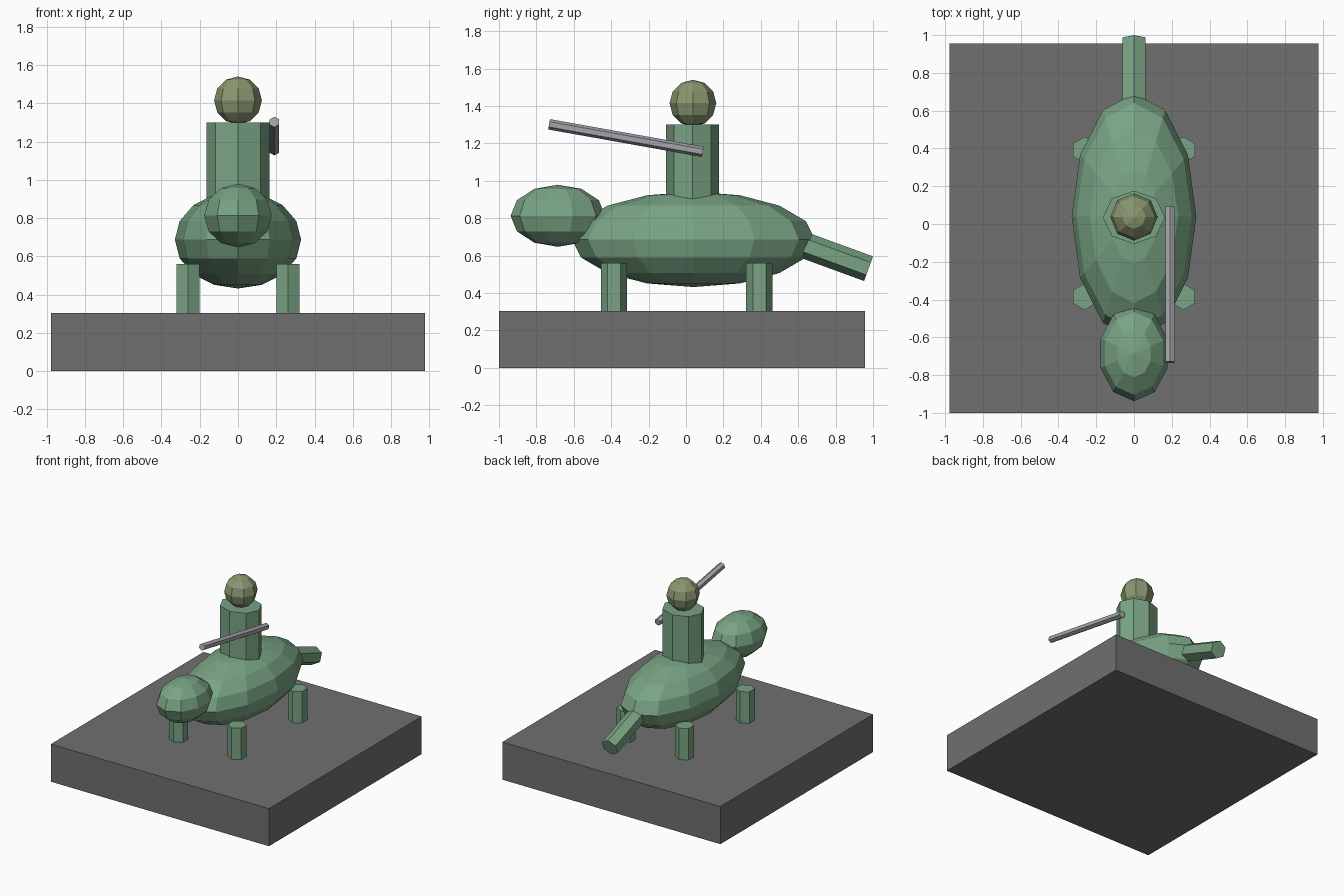
import bpy, bmesh, math
from mathutils import Matrix, Vector

if "Cube" in bpy.data.objects:
    bpy.data.objects.remove(bpy.data.objects["Cube"])


def material(name, rgb):
    m = bpy.data.materials.new(name)
    m.diffuse_color = (*rgb, 1)
    m.use_nodes = True
    m.node_tree.nodes["Principled BSDF"].inputs["Base Color"].default_value = m.diffuse_color
    return m


GREEN = material("green", (0.19, 0.37, 0.23))
OLIVE = material("olive", (0.25, 0.31, 0.16))
STONE = material("stone", (0.16, 0.16, 0.16))
METAL = material("metal", (0.38, 0.38, 0.41))


def finish(bm, name, mat):
    mesh = bpy.data.meshes.new(name)
    bm.to_mesh(mesh)
    bm.free()
    mesh.materials.append(mat)
    ob = bpy.data.objects.new(name, mesh)
    bpy.context.collection.objects.link(ob)
    return ob


def ellipsoid(name, centre, radii, segments, rings, mat):
    bm = bmesh.new()
    bmesh.ops.create_uvsphere(bm, u_segments=segments, v_segments=rings, radius=1,
                              matrix=Matrix.Translation(centre) @ Matrix.Diagonal((*radii, 1)))
    return finish(bm, name, mat)


def rod(name, start, end, rx, ry, sides, mat):
    """Prism from start to end, lying in a plane of constant x."""
    a, b = Vector(start), Vector(end)
    d = b - a
    tilt = Matrix.Rotation(math.atan2(-d.y, d.z), 4, 'X')
    bm = bmesh.new()
    bmesh.ops.create_cone(bm, cap_ends=True, segments=sides, radius1=1, radius2=1, depth=d.length,
                          matrix=Matrix.Translation((a + b) / 2) @ tilt @ Matrix.Diagonal((rx, ry, 1, 1)))
    return finish(bm, name, mat)


# Plinth
bm = bmesh.new()
bmesh.ops.create_cube(bm, size=1, matrix=Matrix.Translation((0, -0.022, 0.1525))
                      @ Matrix.Diagonal((1.956, 1.956, 0.305, 1)))
finish(bm, "plinth", STONE)

# Animal
ellipsoid("animal_body", (0, 0.04, 0.687), (0.33, 0.65, 0.255), 12, 8, GREEN)
ellipsoid("animal_head", (0, -0.685, 0.813), (0.186, 0.253, 0.166), 10, 6, GREEN)
rod("tail", (0, 0.56, 0.682), (0, 0.976, 0.53), 0.07, 0.07, 6, GREEN)
for end, y in (("front", -0.385), ("back", 0.392)):
    for side, x in (("left", -0.262), ("right", 0.262)):
        rod(f"{end}_{side}_leg", (x, y, 0.30), (x, y, 0.56), 0.07, 0.07, 6, GREEN)

# Rider
rod("rider_torso", (0, 0.035, 0.86), (0, 0.035, 1.30), 0.165, 0.141, 8, GREEN)
ellipsoid("rider_head", (0, 0.037, 1.415), (0.125, 0.125, 0.125), 8, 6, OLIVE)
rod("lance", (0.19, 0.09, 1.155), (0.19, -0.732, 1.302), 0.028, 0.028, 6, METAL)
